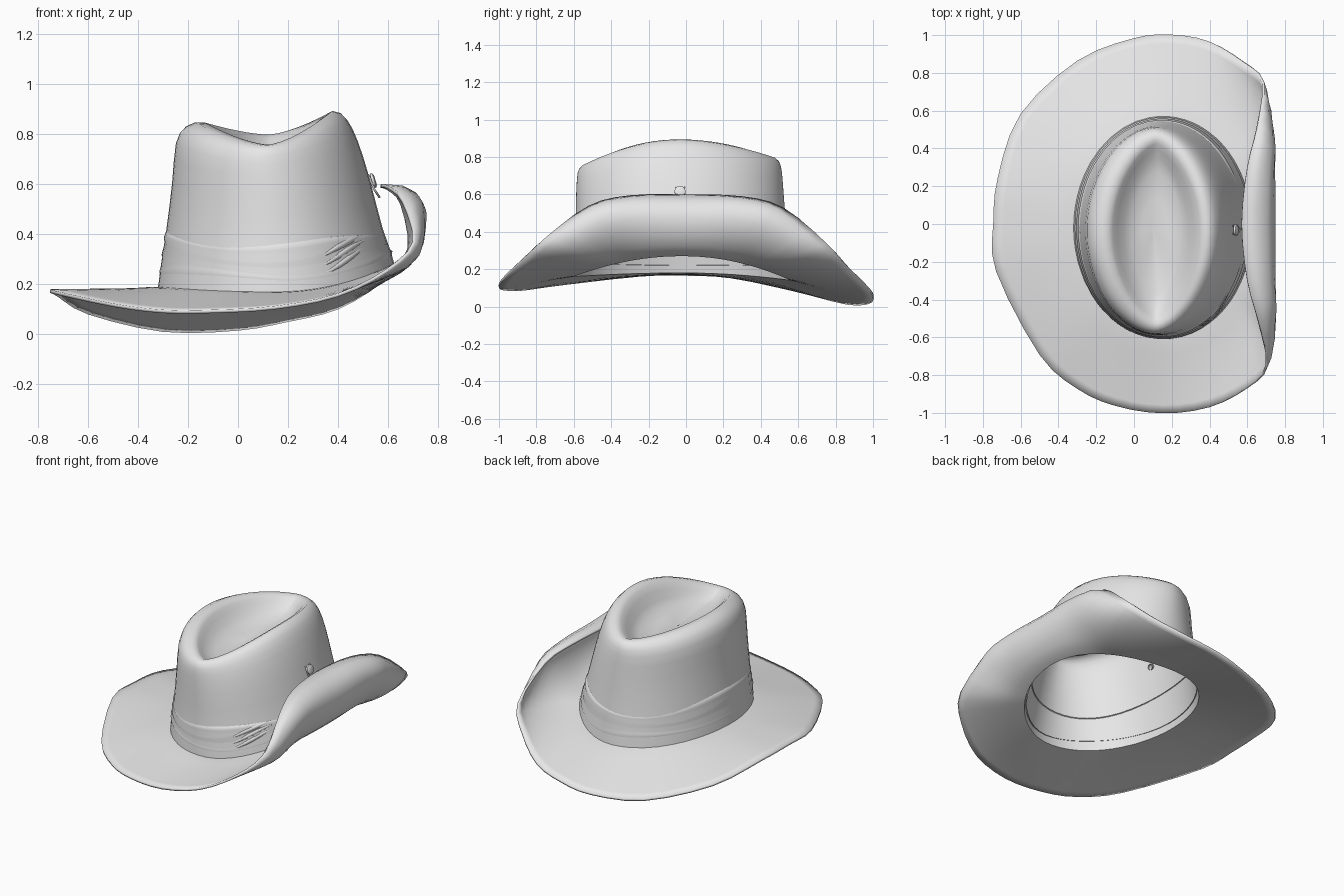
import bpy, bmesh, math
from mathutils import Vector

cube = bpy.data.objects.get("Cube")
if cube:
    bpy.data.objects.remove(cube, do_unlink=True)

felt = bpy.data.materials.new("light grey felt")
felt.use_nodes = True
felt.diffuse_color = (0.8, 0.8, 0.8, 1)
felt.node_tree.nodes["Principled BSDF"].inputs["Base Color"].default_value = (0.8, 0.8, 0.8, 1)


def finish(name, bm, angle=60):
    bmesh.ops.recalc_face_normals(bm, faces=bm.faces)
    mesh = bpy.data.meshes.new(name)
    bm.to_mesh(mesh)
    bm.free()
    ob = bpy.data.objects.new(name, mesh)
    bpy.context.collection.objects.link(ob)
    mesh.materials.append(felt)
    bpy.ops.object.select_all(action='DESELECT')
    ob.select_set(True)
    bpy.context.view_layer.objects.active = ob
    bpy.ops.object.shade_smooth_by_angle(angle=math.radians(angle))
    return ob


def spline(a, b, c, d, t):
    return 0.5 * (2 * b + (c - a) * t + (2 * a - 5 * b + 4 * c - d) * t * t
                  + (3 * b - a - 3 * c + d) * t ** 3)


def loft(bm, rings):
    rows = [[bm.verts.new(p) for p in ring] for ring in rings]
    for lo, hi in zip(rows, rows[1:]):
        for i in range(len(lo)):
            j = (i + 1) % len(lo)
            bm.faces.new((lo[i], lo[j], hi[j], hi[i]))
    return rows


# Brim edge, counter-clockwise from the curled side
rim_keys = [Vector(p) for p in (
    (.57, 0, .60), (.60, .3, .59), (.655, .52, .53), (.69, .75, .34), (.58, .86, .21),
    (.4, .965, .10), (.2, 1, .05), (0, .98, .015), (-.3, .86, .01), (-.6, .58, .08),
    (-.72, .25, .15), (-.745, 0, .165), (-.73, -.25, .16), (-.5, -.69, .11),
    (-.3, -.87, .085), (-.1, -.96, .085), (.15, -1, .10), (.4, -.97, .15),
    (.6, -.87, .25), (.71, -.75, .37), (.66, -.52, .54), (.60, -.3, .595))]
n = len(rim_keys)
rim = [spline(rim_keys[i - 1], rim_keys[i], rim_keys[(i + 1) % n], rim_keys[(i + 2) % n], s / 3)
       for i in range(n) for s in range(3)]
angles = [math.atan2(p.y, (p.x - .1) / .65) for p in rim]

# Crown rings: (x, z) left, (y, z) back, (x, z) right, (y, z) front, pointedness
crown_keys = [
    (.62, .27, .56, .14, -.31, .18, -.60, .16, 0),
    (.565, .42, .53, .36, -.275, .40, -.58, .36, 0),
    (.51, .63, .51, .58, -.25, .60, -.575, .57, .05),
    (.465, .77, .50, .71, -.235, .76, -.57, .68, .1),
    (.425, .85, .485, .77, -.20, .82, -.56, .73, .2),
    (.38, .88, .45, .785, -.14, .835, -.53, .745, .3),
    (.33, .83, .40, .76, -.10, .79, -.48, .72, .3),
    (.26, .73, .28, .71, -.02, .715, -.37, .69, .2),
    (.12, .69, .0, .69, .09, .69, -.06, .68, 0)]


def crown_point(key, t):
    ex, ez, ny, nz, wx, wz, sy, sz, point = key
    c, s = math.cos(t), math.sin(t)
    cx, cy = (ex + wx) / 2, (ny + sy) / 2
    z = c * c * (ez if c > 0 else wz) + s * s * (nz if s > 0 else sz)
    return Vector((cx + (ex - wx) / 2 * c * abs(c) ** point, cy + (ny - sy) / 2 * s, z))


def crown_at(level, t):
    i = min(int(level), len(crown_keys) - 2)
    p = [crown_point(crown_keys[min(max(k, 0), len(crown_keys) - 1)], t)
         for k in range(i - 1, i + 3)]
    return spline(*p, level - i)


def brim_point(base, edge, t):
    curl = min(max((edge.z - .1) / .5, 0), 1)
    p1 = base.lerp(edge, 1 / 3) + Vector((.157, 0, -.08)) * curl
    p2 = base.lerp(edge, 2 / 3) + Vector((.253 * curl, 0, .13 * max(0, 2 * curl - 1)))
    u = 1 - t
    return base * u ** 3 + p1 * 3 * u * u * t + p2 * 3 * u * t * t + edge * t ** 3


# Felt body: brim and pinched crown in one skin
bm = bmesh.new()
base = [crown_at(0, t) for t in angles]
rings = [[brim_point(b, e, k / 9) for b, e in zip(base, rim)] for k in range(9, 0, -1)]
rings += [[crown_at(k / 2, t) for t in angles] for k in range(17)]
rows = loft(bm, rings)
bm.faces.new(rows[-1])
body = finish("hat_body", bm)
thick = body.modifiers.new("felt_thickness", 'SOLIDIFY')
thick.thickness = .014
thick.offset = -1


# Folded cloth band around the crown
def band_point(level, out, t):
    p = crown_at(level, t)
    d = Vector((math.cos(t), math.sin(t), 0))
    return p + d * out + Vector((0, 0, .012 * math.sin(3 * t + 5 * level)))


bm = bmesh.new()
band = [(.3, -.006), (.32, .010), (.45, .018), (.55, .009), (.66, .018),
        (.8, .012), (.9, .018), (1.02, .012), (1.05, -.006)]
loft(bm, [[band_point(l, o, t) for t in angles] for l, o in band])
finish("hat_band", bm)

# Gathered tuck where the band overlaps itself
bm = bmesh.new()
for k in range(3):
    path = [band_point(.45 + .13 * k + .25 * s / 6, .013, math.radians(-66 + 5 * s))
            for s in range(7)]
    tuck = [[p + Vector((.3 * math.cos(a), -.5 * math.cos(a), math.sin(a)))
             * .014 * math.sin(math.pi * (s + .4) / 6.8)
             for a in (j * math.pi / 4 for j in range(8))] for s, p in enumerate(path)]
    loft(bm, tuck)
finish("band_tucks", bm)


# Find the crown wall at a given side, y and height
def wall(side, y, z):
    best = None
    for k in range(60):
        for j in range(-20, 21):
            t = j * math.pi / 90 + (0 if side > 0 else math.pi)
            p = crown_at(1 + k * .04, t)
            err = (p.y - y) ** 2 + (p.z - z) ** 2
            if best is None or err < best[0]:
                best = (err, p)
    return best[1]


# Round metal parts facing sideways, turned from (radius, outward) profiles
def turned(name, side, y, z, profile):
    c = wall(side, y, z)
    axis = Vector((side, 0, .3)).normalized()
    up = axis.cross(Vector((0, 1, 0)))
    bm = bmesh.new()
    rows = loft(bm, [[c + axis * h + (up * math.cos(a) + Vector((0, math.sin(a), 0))) * r
                      for a in (i * math.pi / 6 for i in range(12))] for r, h in profile])
    bm.faces.new(rows[-1])
    finish(name, bm, 40)


eyelet = [(.019, -.01), (.019, .004), (.014, .010), (.009, .006), (.008, -.004)]
for name, side, y, z in (("left_eyelet_front", 1, -.15, .67), ("left_eyelet_back", 1, .09, .67),
                         ("right_eyelet_front", -1, -.13, .62), ("right_eyelet_back", -1, .09, .62)):
    turned(name, side, y, z, eyelet)

# Snap stud holding the curled brim
turned("snap_stud", 1, -.03, .61, [(.014, -.01), (.014, .018), (.03, .02), (.03, .03), (.02, .035)])

# Wire hook above the stud
hook = bpy.data.curves.new("snap_hook", 'CURVE')
hook.dimensions = '3D'
hook.bevel_depth = .005
hook.bevel_resolution = 1
line = hook.splines.new('POLY')
pts = [(.52, -.05, .64), (.545, -.05, .58), (.565, -.03, .55), (.545, -.01, .58), (.52, -.01, .64)]
line.points.add(len(pts) - 1)
for q, p in zip(line.points, pts):
    q.co = (*p, 1)
hook.materials.append(felt)
bpy.context.collection.objects.link(bpy.data.objects.new("snap_hook", hook))
